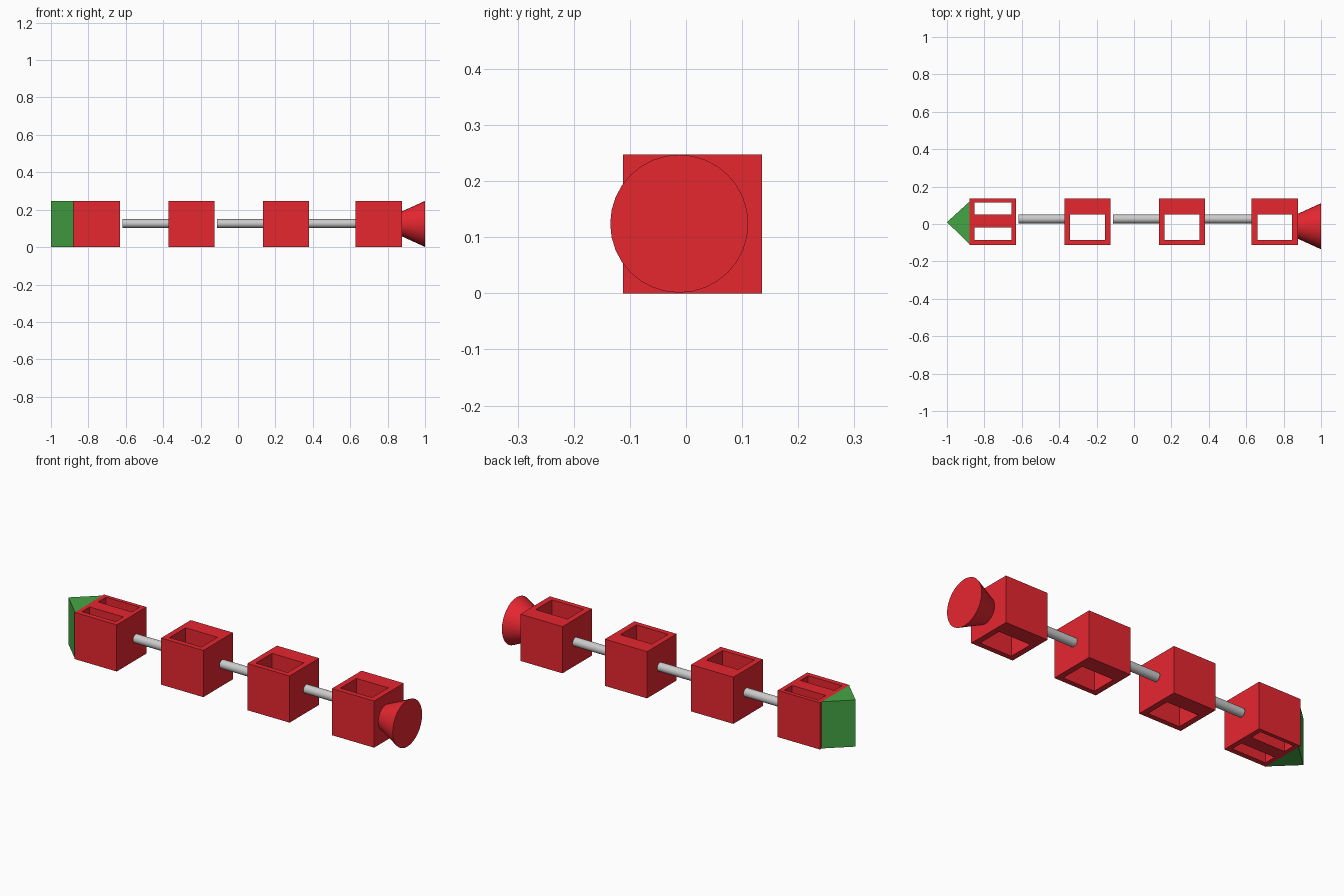
import bpy
import math

if "Cube" in bpy.data.objects:
    bpy.data.objects.remove(bpy.data.objects["Cube"])

SIZE = 0.247
BOX_Y = 0.0115
MID_Z = SIZE / 2


def material(name, colour):
    m = bpy.data.materials.new(name)
    m.diffuse_color = (*colour, 1)
    m.use_nodes = True
    m.node_tree.nodes["Principled BSDF"].inputs["Base Color"].default_value = m.diffuse_color
    return m


RED = material("red", (0.8, 0.02, 0.03))
GREEN = material("green", (0.06, 0.38, 0.06))


def block(name, x0, x1, y0, y1, z0, z1):
    bpy.ops.mesh.primitive_cube_add(
        size=1, location=((x0 + x1) / 2, (y0 + y1) / 2, (z0 + z1) / 2))
    ob = bpy.context.object
    ob.name = name
    ob.scale = (x1 - x0, y1 - y0, z1 - z0)
    bpy.ops.object.transform_apply(location=False, rotation=False, scale=True)
    return ob


def round_x(name, x0, x1, y, z, r0, r1):
    bpy.ops.mesh.primitive_cone_add(
        vertices=32, radius1=r0, radius2=r1, depth=x1 - x0,
        location=((x0 + x1) / 2, y, z), rotation=(0, math.pi / 2, 0))
    ob = bpy.context.object
    ob.name = name
    bpy.ops.object.shade_smooth_by_angle(angle=math.radians(30))
    return ob


def carriage(name, x, slots):
    """Cube with vertical openings; slots are (x half width, y low, y high)."""
    body = block(name, x - SIZE / 2, x + SIZE / 2,
                 BOX_Y - SIZE / 2, BOX_Y + SIZE / 2, 0, SIZE)
    body.data.materials.append(RED)
    for half, y0, y1 in slots:
        cutter = block("cutter", x - half, x + half, y0, y1, -0.1, SIZE + 0.1)
        cutter.hide_render = True
        mod = body.modifiers.new("opening", 'BOOLEAN')
        mod.operation = 'DIFFERENCE'
        mod.solver = 'EXACT'
        mod.object = cutter
        bpy.context.view_layer.objects.active = body
        bpy.ops.object.modifier_apply(modifier=mod.name)
        bpy.data.objects.remove(cutter)


# Carriages: the lead one has two slots, the others one wide opening
carriage("lead_carriage", -0.755, [(0.099, 0.05, 0.115), (0.099, -0.085, -0.02)])
for i, x in enumerate((-0.248, 0.257, 0.752)):
    carriage(f"carriage_{i + 1}", x, [(0.093, -0.085, 0.05)])

# Coupling rods
for i, x in enumerate((-0.618, -0.112, 0.372)):
    round_x(f"coupling_rod_{i + 1}", x, x + 0.262, 0.027, 0.126, 0.023, 0.023)

# Flared tail
tail = round_x("tail_cone", 0.848, 1.0, -0.012, 0.124, 0.054, 0.123)
tail.data.materials.append(RED)

# Wedge nose
outline = [(-1.0, 0.01), (-0.877, -0.11), (-0.877, 0.122)]
verts = [(x, y, z) for z in (0, SIZE) for x, y in outline]
faces = [(2, 1, 0), (3, 4, 5)] + [(i, (i + 1) % 3, (i + 1) % 3 + 3, i + 3) for i in range(3)]
mesh = bpy.data.meshes.new("nose_wedge")
mesh.from_pydata(verts, [], faces)
mesh.materials.append(GREEN)
nose = bpy.data.objects.new("nose_wedge", mesh)
bpy.context.collection.objects.link(nose)
